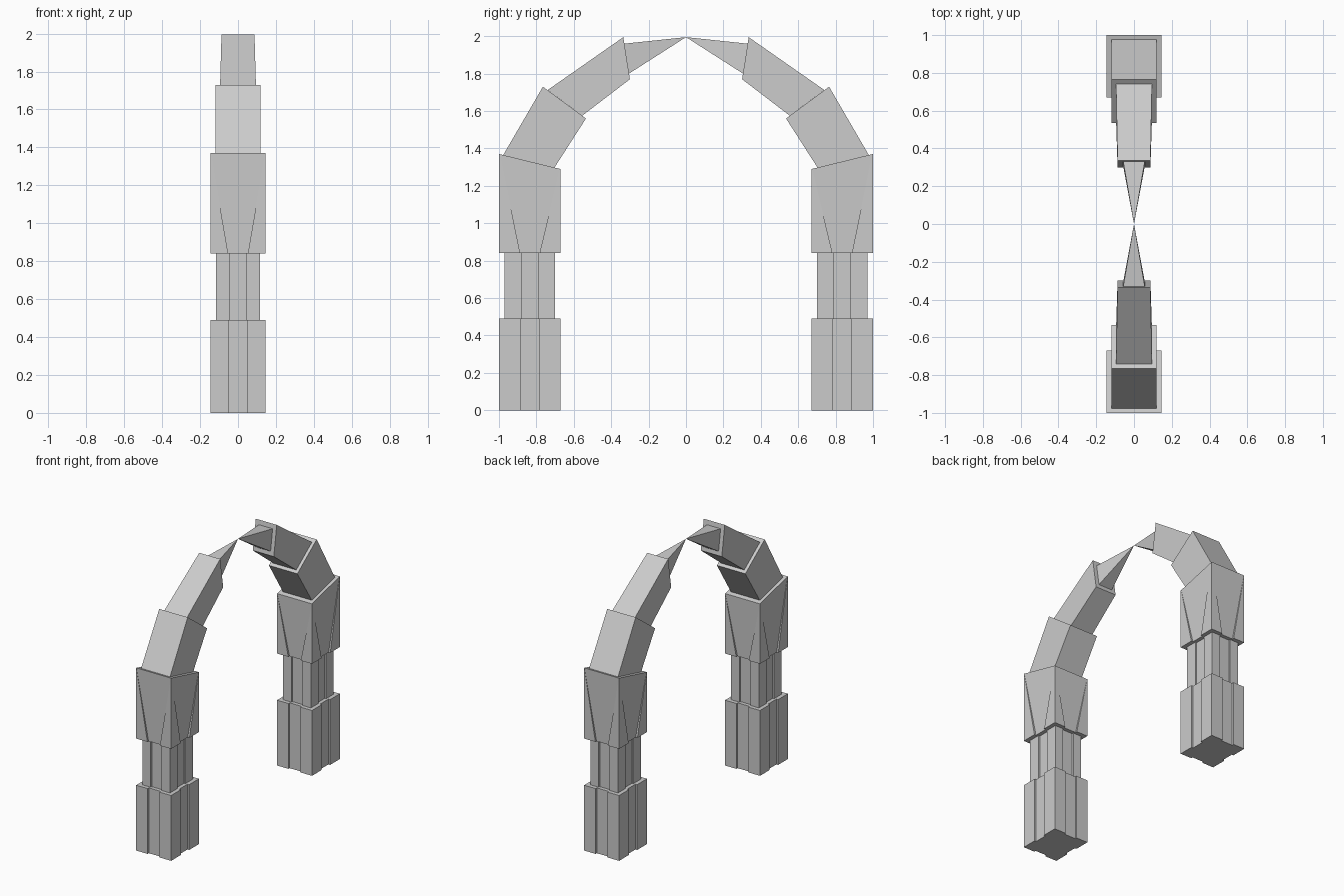
import bpy, bmesh

if "Cube" in bpy.data.objects:
    bpy.data.objects.remove(bpy.data.objects["Cube"])

YC = -0.835  # leg centre line


def loft(name, lower, upper):
    """Closed solid between two matching rings, mirrored to the other leg."""
    bm = bmesh.new()
    a = [bm.verts.new(p) for p in lower]
    bm.faces.new(a)
    if len(upper) == 1:
        tip = bm.verts.new(upper[0])
        for i in range(len(a)):
            bm.faces.new((a[i], a[(i + 1) % len(a)], tip))
    else:
        b = [bm.verts.new(p) for p in upper]
        bm.faces.new(b)
        for i in range(len(a)):
            j = (i + 1) % len(a)
            bm.faces.new((a[i], a[j], b[j], b[i]))
    bmesh.ops.recalc_face_normals(bm, faces=bm.faces)
    me = bpy.data.meshes.new(name)
    bm.to_mesh(me)
    bm.free()
    ob = bpy.data.objects.new(name, me)
    bpy.context.collection.objects.link(ob)
    m = ob.modifiers.new("mirror", 'MIRROR')
    m.use_axis = (False, True, False)
    m.use_mirror_merge = False


def notched(hx, hy, half, depth, z, slope=0.0):
    """Rectangle with a shallow recess in the middle of each side."""
    pts = []
    n, d = half, depth
    nx, ny = min(n, hx - 0.002), min(n, hy - 0.002)
    pts += [(-hx, -hy), (-nx, -hy), (-nx, -hy + d), (nx, -hy + d), (nx, -hy)]
    pts += [(hx, -hy), (hx, -ny), (hx - d, -ny), (hx - d, ny), (hx, ny)]
    pts += [(hx, hy), (nx, hy), (nx, hy - d), (-nx, hy - d), (-nx, hy)]
    pts += [(-hx, hy), (-hx, ny), (-hx + d, ny), (-hx + d, -ny), (-hx, -ny)]
    return [(x, YC + y, z - slope * y) for x, y in pts]


def cross(outer, inner, hx):
    """Tilted rectangle spanning outer to inner (y, z) points."""
    return [(-hx, *outer), (hx, *outer), (hx, *inner), (-hx, *inner)]


# Straight fluted lower blocks
loft("base_block", notched(.145, .165, .05, .014, 0),
     notched(.145, .165, .05, .014, .49))
loft("middle_block", notched(.115, .135, .045, .012, .48),
     notched(.115, .135, .045, .012, .85))
# Upper block with recess fading out toward the sloping top
loft("shoulder_block", notched(.145, .165, .052, .014, .84),
     notched(.145, .165, .16, .0005, 1.33, .245))
# Curving claw segments
loft("lower_curve_segment", cross((-.98, 1.36), (-.705, 1.295), .12),
     cross((-.765, 1.73), (-.535, 1.56), .118))
loft("upper_curve_segment", cross((-.74, 1.712), (-.555, 1.575), .095),
     cross((-.335, 1.995), (-.30, 1.77), .087))
# Pointed tip
loft("tip", cross((-.33, 1.96), (-.305, 1.80), .057), [(0, 0, 1.995)])
